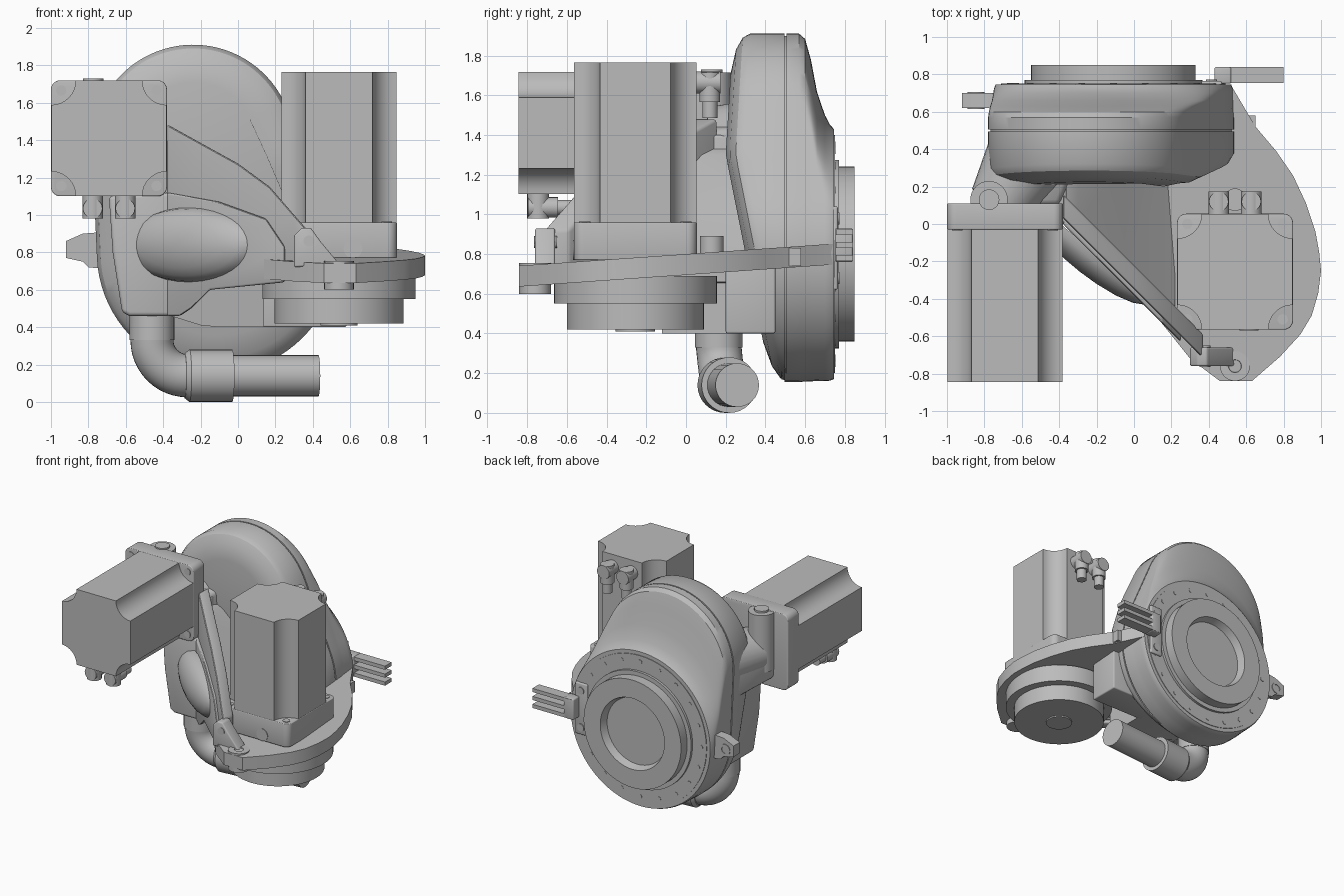
import bpy, bmesh
from math import sin, cos, pi, tau
from mathutils import Vector, Matrix

if "Cube" in bpy.data.objects:
    bpy.data.objects.remove(bpy.data.objects["Cube"])

metal = bpy.data.materials.new("plain_grey")
metal.use_nodes = True
GREY = (0.5, 0.5, 0.5, 1)
metal.diffuse_color = GREY
metal.node_tree.nodes["Principled BSDF"].inputs["Base Color"].default_value = GREY


def loft(name, rings, M=Matrix(), bevel=0):
    """Skin equal-length rings of points and cap both ends."""
    bm = bmesh.new()
    rows = [[bm.verts.new(M @ Vector(p)) for p in ring] for ring in rings]
    n = len(rows[0])
    for a, b in zip(rows, rows[1:]):
        for i in range(n):
            j = (i + 1) % n
            bm.faces.new((a[i], a[j], b[j], b[i]))
    bm.faces.new(rows[0][::-1])
    bm.faces.new(rows[-1])
    bmesh.ops.recalc_face_normals(bm, faces=bm.faces)
    if bevel:
        edges = [e for e in bm.edges if e.calc_face_angle(0) > 0.5]
        bmesh.ops.bevel(bm, geom=edges, offset=bevel, segments=3, profile=0.5, affect='EDGES')
    for f in bm.faces:
        f.smooth = True
    for e in bm.edges:
        e.smooth = e.calc_face_angle(0) < 0.55
    me = bpy.data.meshes.new(name)
    bm.to_mesh(me)
    bm.free()
    me.materials.append(metal)
    ob = bpy.data.objects.new(name, me)
    bpy.context.collection.objects.link(ob)


def prism(name, pts, z0, z1, M=Matrix(), bevel=0):
    loft(name, [[(x, y, z) for x, y in pts] for z in (z0, z1)], M, bevel)


def slab(name, pts, front, back, bevel=0):
    """Outline in x, z between a front and a back surface y(x)."""
    loft(name, [[(x, f(x), z) for x, z in pts] for f in (front, back)], bevel=bevel)


def box(name, lo, hi, bevel=0):
    (a, b, c), (d, e, f) = lo, hi
    prism(name, [(a, b), (d, b), (d, e), (a, e)], c, f, bevel=bevel)


def turned(name, origin, axis, profile, n=48):
    """Lathe (radius, distance) pairs about an axis."""
    M = Matrix.Translation(origin) @ Vector(axis).to_track_quat('Z', 'Y').to_matrix().to_4x4()
    loft(name, [[(r * cos(tau * i / n), r * sin(tau * i / n), h) for i in range(n)] for r, h in profile], M)


def rod(name, p0, p1, r0, r1=None, n=32):
    d = Vector(p1) - Vector(p0)
    turned(name, p0, d, [(r0, 0), (r1 or r0, d.length)], n)


# --- Main housing: egg outline made of a lower and an upper circle ---
LOW, TOP = (-0.11, 0.80, 0.645), (-0.24, 1.37, 0.54)
T0, T1 = 0.405, 3.185
samples = [(T0 + (T1 - T0) * i / 40, 1) for i in range(41)]
samples += [(T1, 1 - i / 8) for i in range(1, 8)]
samples += [(T1 + (tau + T0 - T1) * i / 44, 0) for i in range(45)]
samples += [(T0, i / 8) for i in range(1, 8)]


def egg(y, inset=0.0, t=0.0):
    """Outline at depth y; t shrinks the upper circle into the lower one."""
    up = [a + (b - a) * t for a, b in zip(TOP, LOW)]
    ring = []
    for th, w in samples:
        cx, cz, r = [a + (b - a) * w for a, b in zip(LOW, up)]
        x, z = cx + (r - inset) * cos(th), cz + (r - inset) * sin(th)
        ring.append((x, y(z) if callable(y) else y, z))
    return ring


def face(offset):
    return lambda z: 0.24 + offset + max(0, 1.3 - z) * 0.2 + max(0, z - 1.3) * 0.06


loft("housing_front", [egg(face(-0.04), 0.2), egg(face(-0.02), 0.08), egg(face(0.01), 0.02),
                       egg(face(0.045)), egg(0.495)])
loft("housing_seam", [egg(0.48, 0.012), egg(0.52, 0.012)])
loft("housing_back", [egg(0.505), egg(0.57), egg(0.60, 0.003, 0.05), egg(0.63, 0.004, 0.28),
                      egg(0.66, 0.005, 0.62), egg(0.70, 0.006, 0.87), egg(0.725, 0.007, 0.97),
                      egg(0.745, 0.015, 1)])

# --- Output flange on the back with bolt circle ---
HUB = (-0.11, 0, 0.80)
turned("output_flange", HUB, (0, 1, 0), [(0.60, 0.72), (0.60, 0.75), (0.475, 0.75), (0.475, 0.77),
       (0.44, 0.77), (0.44, 0.85), (0.29, 0.85), (0.27, 0.79)], 72)
for i in range(20):
    a = tau * i / 20
    p = Vector((HUB[0] + 0.55 * cos(a), 0.748, HUB[2] + 0.55 * sin(a)))
    rod("flange_bolt", p, p + Vector((0, 0.005, 0)), 0.018, n=12)

# --- Finned bracket and small eye lug at the sides of the flange ---
box("fin_base", (0.36, 0.73, 0.62), (0.47, 0.765, 1.04), 0.01)
box("fin_root", (0.43, 0.75, 0.76), (0.52, 0.84, 0.93), 0.01)
for z in (0.765, 0.83, 0.895):
    box("fin", (0.45, 0.755, z), (0.80, 0.84, z + 0.03))
for z in (0.68, 0.98):
    rod("fin_bolt", (0.415, 0.75, z), (0.415, 0.772, z), 0.03, n=16)
slab("side_lug", [(-0.70, 0.71), (-0.80, 0.72), (-0.83, 0.75), (-0.92, 0.77), (-0.92, 0.86),
                  (-0.83, 0.90), (-0.70, 0.91)], lambda x: 0.62, lambda x: 0.70)
turned("lug_eye", (-0.845, 0.615, 0.81), (0, 1, 0), [(0.03, 0.02), (0.03, 0), (0.045, 0),
       (0.045, 0.09), (0.03, 0.09), (0.03, 0.07)], 20)


# --- Motors: square body with scooped corners on a rounded mounting flange ---
def square(h, r, scoop):
    pts = []
    for q in range(4):
        for i in range(9):
            a = pi / 2 * i / 8
            p = (h - r * cos(a), h - r * sin(a)) if scoop else (h - r + r * sin(a), h - r + r * cos(a))
            c, s = cos(-q * pi / 2), sin(-q * pi / 2)
            pts.append((p[0] * c - p[1] * s, p[0] * s + p[1] * c))
    return pts


def motor(name, M, foot, top, side):
    prism(name + "_flange", square(0.31, 0.05, False), 0, foot, M, 0.006)
    prism(name + "_body", square(0.308, 0.13, True), foot - 0.01, top, M)
    for sx in (-1, 1):
        for sy in (-1, 1):
            p = Vector((sx * 0.255, sy * 0.255, foot))
            rod(name + "_screw", M @ p, M @ (p + Vector((0, 0, 0.005))), 0.028, n=16)
        x, y = sx * 0.087, side * 0.375
        rod(name + "_socket", M @ Vector((x, side * 0.3, top - 0.1)),
            M @ Vector((x, side * 0.43, top - 0.1)), 0.055, n=20)
        rod(name + "_plug", M @ Vector((x, y, top - 0.05)), M @ Vector((x, y, top - 0.2)), 0.052, n=20)
        rod(name + "_plug_tip", M @ Vector((x, y, top - 0.2)), M @ Vector((x, y, top - 0.28)), 0.038, n=20)


motor("side_motor", Matrix.Translation((-0.69, 0.11, 1.41)) @ Matrix.Rotation(pi / 2, 4, 'X'), 0.14, 0.955, -1)
motor("upright_motor", Matrix.Translation((0.54, -0.255, 0.77)), 0.19, 0.995, 1)

# --- Side motor mount running back into the housing ---
loft("side_motor_mount", [
    [(-0.88, 0.1, 1.18), (-0.40, 0.1, 1.12), (-0.40, 0.1, 1.42), (-0.62, 0.1, 1.46), (-0.88, 0.1, 1.42)],
    [(-0.76, 0.46, 1.10), (-0.30, 0.46, 1.05), (-0.25, 0.46, 1.45), (-0.5, 0.46, 1.5), (-0.76, 0.46, 1.42)]],
    bevel=0.03)
rod("mount_cone", (-0.72, 0.10, 1.37), (-0.50, 0.46, 1.34), 0.17, 0.26)
turned("mount_post", (-0.775, 0.13, 1.25), (0, 0, 1), [(0.1, 0), (0.1, 0.465), (0.055, 0.465), (0.055, 0.48)], 32)


# --- Diagonal arm, its cover and the ramp behind it ---
def diag(x):
    return 0.02 - (x + 0.38)


slab("arm_wall", [(-0.38, 0.62), (-0.38, 1.485), (-0.2, 1.385), (0.0, 1.275), (0.17, 1.15), (0.30, 1.0),
                  (0.37, 0.92), (0.37, 0.68), (-0.15, 0.62)],
     lambda x: diag(x) + 0.01, lambda x: diag(x) + 0.14, 0.015)
box("arm_root", (-0.64, 0.03, 0.62), (-0.36, 0.30, 1.40), 0.015)
slab("arm_ramp", [(-0.38, 0.62), (-0.38, 1.34), (-0.30, 1.30), (-0.05, 1.02), (0.22, 0.78), (0.22, 0.66)],
     lambda x: diag(x) + 0.08, lambda x: 0.32)
slab("front_cover", [(-0.38, 1.12), (-0.38, 0.46), (-0.31, 0.46), (-0.25, 0.50), (-0.15, 0.60), (0.25, 0.64),
                     (0.25, 0.83), (0.15, 0.98), (-0.1, 1.07)],
     lambda x: diag(x) - 0.02, lambda x: diag(x) + 0.1, 0.012)
slab("cover_side", [(-0.69, 1.10), (-0.67, 0.8), (-0.62, 0.48), (-0.58, 0.46), (-0.36, 0.46),
                    (-0.36, 1.12)], lambda x: 0.0, lambda x: 0.36, 0.02)
M = Matrix.Translation((-0.25, -0.12, 0.84)) @ Matrix.Rotation(-0.70, 4, 'Z')
loft("cover_bulge", [[(0.46 * cos(b) * cos(a), -0.13 * sin(b), 0.2 * cos(b) * sin(a))
                      for a in [tau * i / 32 for i in range(32)]]
                     for b in [0, 0.3, 0.6, 0.9, 1.2, 1.45]], M)
slab("arm_lug", [(0.30, 0.72), (0.30, 0.89), (0.34, 0.93), (0.39, 0.93), (0.44, 0.86), (0.54, 0.74)],
     lambda x: -0.76, lambda x: -0.66, 0.01)
rod("arm_lug_pin", (0.38, -0.765, 0.86), (0.38, -0.65, 0.86), 0.03, n=20)

# --- Tilted carrier plate under the upright motor ---
plate = [(0.52, 0.74), (0.65, 0.52), (0.76, 0.39), (0.85, 0.26), (0.92, 0.11), (0.97, -0.04), (0.99, -0.15),
         (1.0, -0.25), (0.985, -0.37), (0.95, -0.49), (0.89, -0.59), (0.78, -0.71), (0.63, -0.84), (0.46, -0.84),
         (0.30, -0.72), (0.1, -0.47), (-0.25, -0.1), (-0.25, 0.35), (0.30, 0.45)]
loft("carrier_plate", [[(x, y, 0.75 + 0.07 * y + dz) for x, y in plate] for dz in (-0.055, 0.05)])
turned("lower_gear_ring", (0.54, -0.255, 0), (0, 0, 1), [(0.345, 0.42), (0.345, 0.55), (0.41, 0.55), (0.41, 0.69)], 64)
rod("lower_hub", (0.54, -0.255, 0.41), (0.54, -0.255, 0.43), 0.1)
turned("plate_eye", (0.54, -0.76, 0.60), (0, 0, 1), [(0.08, 0), (0.08, 0.155), (0.035, 0.155), (0.03, 0.13)], 24)
rod("motor_foot_cap", (0.615, -0.57, 0.82), (0.615, -0.5, 0.82), 0.05)
rod("plate_plug", (0.54, 0.13, 0.74), (0.54, 0.13, 0.89), 0.06)
box("plate_block", (0.58, 0.51, 0.74), (0.65, 0.58, 0.83))

# --- Brackets tying the plate to the housing ---
box("rear_bracket", (0.10, 0.20, 0.40), (0.58, 0.45, 0.78), 0.01)
slab("lower_bracket", [(-0.36, 0.46), (-0.2, 0.41), (-0.1, 0.40), (0.14, 0.40), (0.14, 0.68), (-0.36, 0.68)],
     lambda x: -0.12 if x > -0.1 else 0.05, lambda x: 0.36)

# --- Drain pipe: neck, elbow, collar, outlet ---
rod("pipe_neck", (-0.46, 0.165, 0.33), (-0.46, 0.165, 0.50), 0.12)
R = 0.19
elbow = []
for i in range(13):
    a = pi / 2 * i / 12
    c = Vector((-0.27 - R * cos(a), 0.165 + 0.03 * i / 12, 0.33 - R * sin(a)))
    u = Vector((cos(a), 0, sin(a)))
    elbow.append([c + 0.115 * (u * cos(t) + Vector((0, 1, 0)) * sin(t)) for t in [tau * k / 32 for k in range(32)]])
loft("pipe_elbow", elbow)
turned("pipe_collar", (-0.285, 0.195, 0.14), (1, 0.09, 0),
       [(0.12, 0), (0.14, 0.025), (0.14, 0.255), (0.125, 0.255)], 32)
rod("pipe_outlet", (-0.05, 0.215, 0.14), (0.43, 0.258, 0.14), 0.11)
